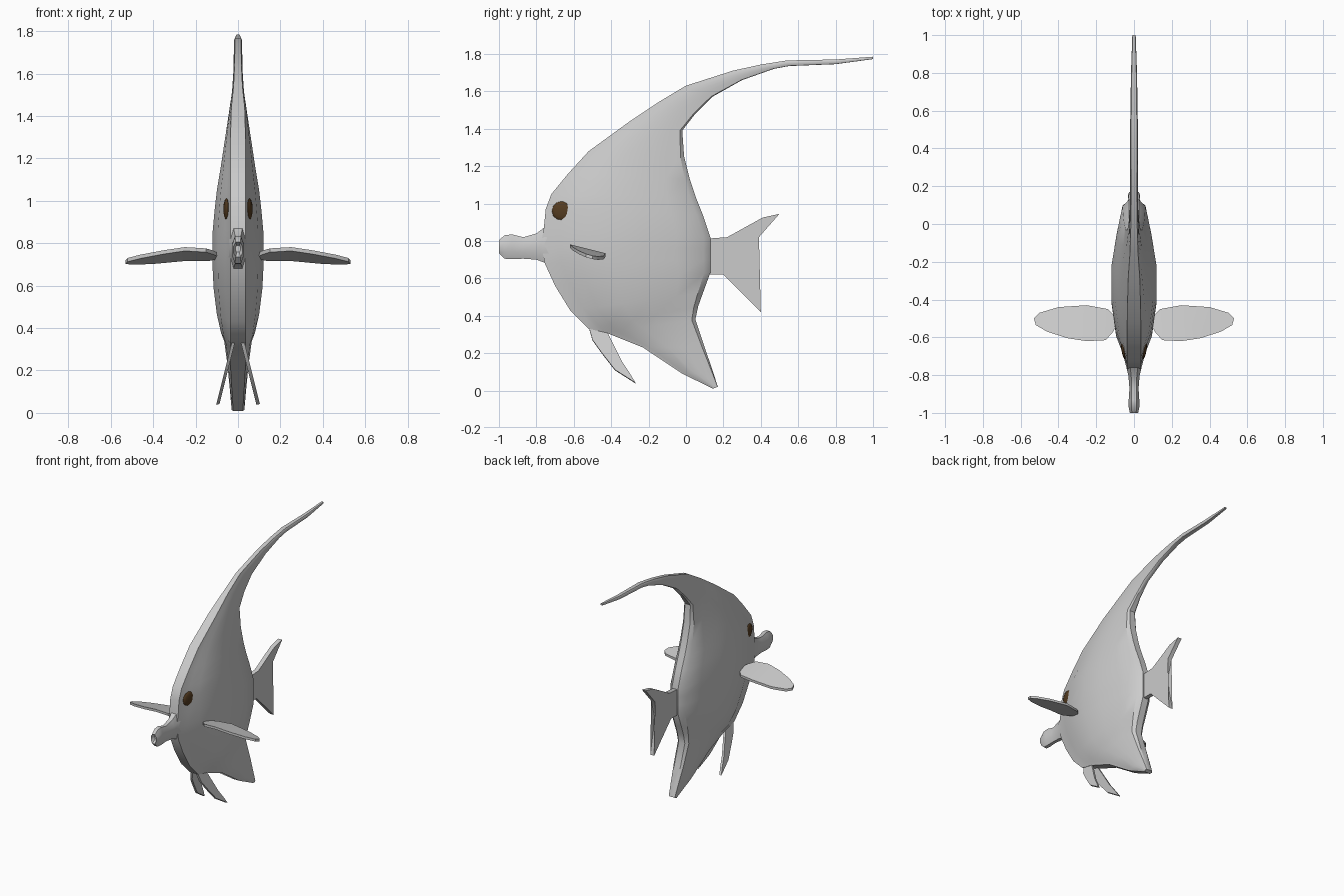
import bpy, bmesh, math
from mathutils import Vector

if "Cube" in bpy.data.objects:
    bpy.data.objects.remove(bpy.data.objects["Cube"])


def material(name, rgb):
    m = bpy.data.materials.new(name)
    m.diffuse_color = (*rgb, 1)
    m.use_nodes = True
    m.node_tree.nodes["Principled BSDF"].inputs["Base Color"].default_value = m.diffuse_color
    return m


GREY = material("pale grey", (0.6, 0.6, 0.6))
BROWN = material("dark brown", (0.09, 0.045, 0.015))


def finish(name, bm, mat, angle=35):
    bmesh.ops.recalc_face_normals(bm, faces=bm.faces)
    me = bpy.data.meshes.new(name)
    bm.to_mesh(me)
    bm.free()
    ob = bpy.data.objects.new(name, me)
    bpy.context.collection.objects.link(ob)
    me.materials.append(mat)
    bpy.ops.object.select_all(action='DESELECT')
    ob.select_set(True)
    bpy.context.view_layer.objects.active = ob
    bpy.ops.object.shade_smooth_by_angle(angle=math.radians(angle))
    return ob


def loft(name, rings, mat, angle=35):
    bm = bmesh.new()
    rows = [[bm.verts.new(p) for p in r] for r in rings]
    n = len(rows[0])
    for a, b in zip(rows, rows[1:]):
        for i in range(n):
            j = (i + 1) % n
            bm.faces.new((a[i], a[j], b[j], b[i]))
    bm.faces.new(rows[0])
    bm.faces.new(rows[-1])
    return finish(name, bm, mat, angle)


def slab(name, outline, place, offset):
    """Thick plate: place(u, v) puts an outline point in space."""
    bm = bmesh.new()
    off = Vector(offset)
    a = [bm.verts.new(place(*p) + off) for p in outline]
    b = [bm.verts.new(place(*p) - off) for p in outline]
    n = len(a)
    caps = [bm.faces.new(a), bm.faces.new(b)]
    for i in range(n):
        j = (i + 1) % n
        bm.faces.new((a[i], a[j], b[j], b[i]))
    bmesh.ops.triangulate(bm, faces=caps)
    return finish(name, bm, GREY)


# Body and trailing dorsal fin: front y, z, back y, z, half width
slices = [
    (.145, .01, .17, .02, .03), (-.02, .09, .145, .10, .037),
    (-.23, .23, .10, .23, .05), (-.43, .31, .05, .38, .065),
    (-.52, .33, .065, .45, .08), (-.62, .43, .09, .52, .10),
    (-.70, .56, .13, .63, .115), (-.755, .68, .13, .70, .12),
    (-.775, .78, .13, .76, .12), (-.76, .87, .13, .82, .12),
    (-.75, .97, .09, .94, .11), (-.72, 1.05, .05, 1.04, .10),
    (-.63, 1.16, .02, 1.13, .083), (-.52, 1.28, -.01, 1.25, .065),
    (-.30, 1.44, -.02, 1.39, .042), (-.15, 1.54, .05, 1.48, .028),
    (0, 1.63, .14, 1.57, .022), (.25, 1.71, .30, 1.66, .02),
    (.40, 1.743, .47, 1.72, .02), (.54, 1.765, .55, 1.735, .02),
    (.80, 1.77, .80, 1.745, .016), (1.0, 1.785, 1.0, 1.772, .009)]
# Position from front to back, and fullness there
section = [(0, 0), (.10, .28), (.2, .7), (.4, 1), (.6, 1), (.8, .65), (.96, .3), (1, 0)]
rings = []
for yf, zf, yb, zb, w in slices:
    rim = min(.036, w * .75)
    side = []
    for t, f in section:
        x = rim + (w - rim) * f
        if t == 1:
            x = rim * .7
        side.append((x, yf + (yb - yf) * t, zf + (zb - zf) * t))
    rings.append(side + [(-x, y, z) for x, y, z in reversed(side)])
loft("body", rings, GREY)

# Snout with a notched mouth: y, low z, high z, half width
snout = [(-.64, .60, .95, .06), (-.76, .685, .87, .04), (-.80, .70, .84, .03),
         (-.87, .705, .82, .024), (-.93, .703, .835, .028), (-.97, .705, .83, .028),
         (-1.0, .735, .805, .022), (-.97, .758, .79, .012)]
rings = []
for y, lo, hi, w in snout:
    mid, h = (lo + hi) / 2, (hi - lo) / 2
    rings.append([(w * cx, y, mid + h * cz) for cx, cz in
                  ((.5, 1), (1, .4), (1, -.4), (.5, -1), (-.5, -1), (-1, -.4), (-1, .4), (-.5, 1))])
loft("snout", rings, GREY)

# Tail fin
tail = [(.08, .62), (.2, .62), (.40, .42), (.365, .58), (.35, .69), (.39, .82),
        (.5, .945), (.41, .925), (.22, .82), (.08, .81)]
slab("tail_fin", tail, lambda y, z: Vector((0, y, z)), (.016, 0, 0))

# Paired fins and eyes
pectoral = [(.08, -.51), (.14, -.45), (.25, -.43), (.40, -.44), (.5, -.47), (.53, -.5),
            (.52, -.535), (.46, -.57), (.35, -.605), (.25, -.62), (.15, -.615), (.11, -.57)]
pelvic = [(-.52, .34), (-.5, .27), (-.45, .2), (-.38, .11), (-.27, .04), (-.30, .09),
          (-.34, .15), (-.38, .23), (-.43, .33)]
for s, label in ((1, "left"), (-1, "right")):
    def pectoral_at(x, y):
        z = .738 + .012 * min(1, x / .25) - .11 * max(0, x - .25)
        return Vector((s * x, y, z - .25 * (y + .53)))

    slab(label + "_pectoral_fin", pectoral, pectoral_at, (0, 0, .009))
    slab(label + "_pelvic_fin", pelvic,
         lambda y, z: Vector((s * (.02 + (.34 - z) * .25), y, z)), (.008, 0, .002))

    bm = bmesh.new()
    bmesh.ops.create_uvsphere(bm, u_segments=12, v_segments=8, radius=.052)
    for v in bm.verts:
        x, y, z = v.co
        v.co = (s * (.054 + z * .25 + y * .15), -.665 + y, .96 + x)
    finish(label + "_eye", bm, BROWN)
